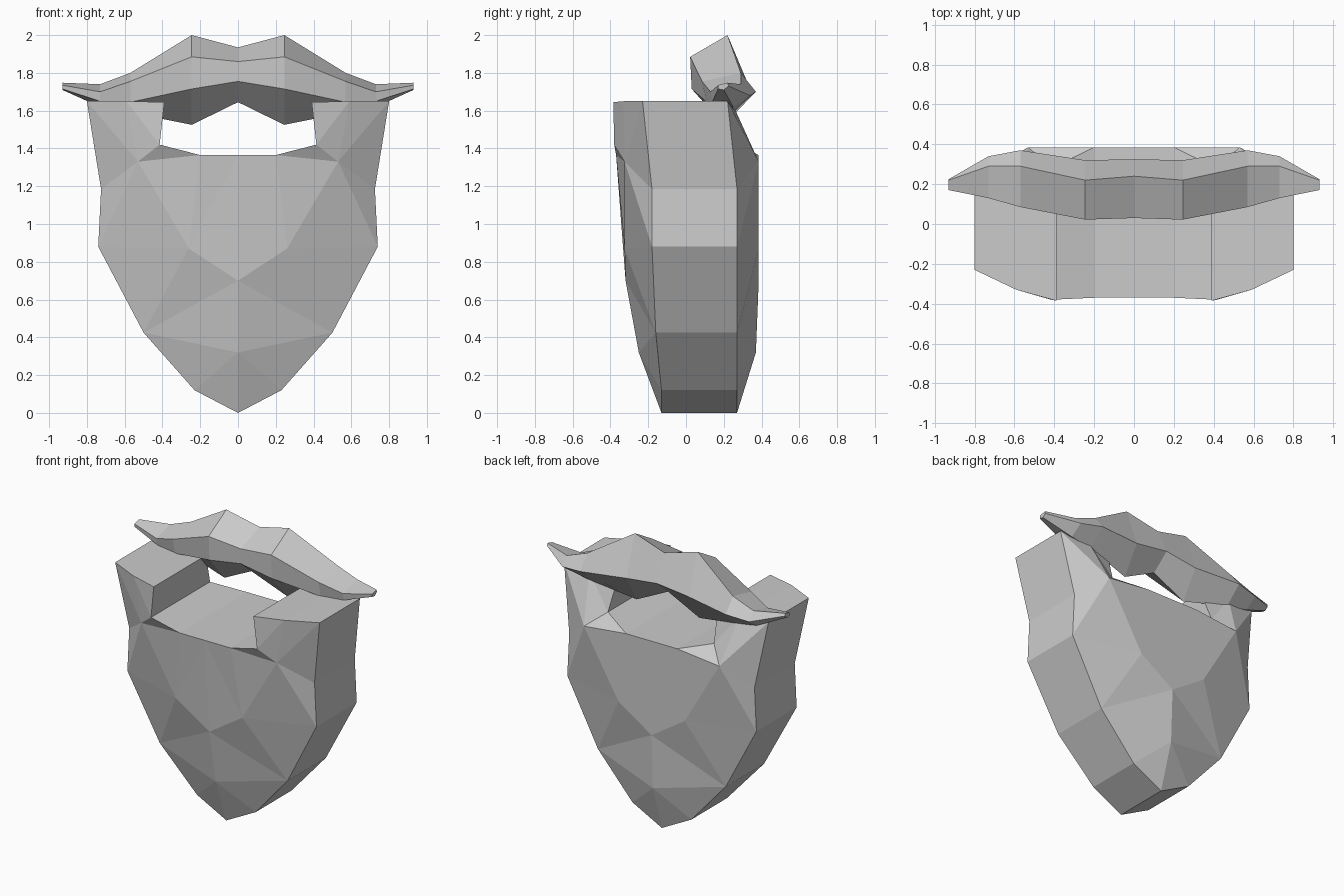
import bpy, bmesh

if "Cube" in bpy.data.objects:
    bpy.data.objects.remove(bpy.data.objects["Cube"])


def mirrored_object(name, verts, faces):
    """Build the +x half, mirror it across x = 0 and weld the seam."""
    bm = bmesh.new()
    vs = [bm.verts.new(v) for v in verts]
    for f in faces:
        bm.faces.new([vs[i] for i in f])
    geom = bm.verts[:] + bm.edges[:] + bm.faces[:]
    copy = bmesh.ops.duplicate(bm, geom=geom)["geom"]
    for v in copy:
        if isinstance(v, bmesh.types.BMVert):
            v.co.x = -v.co.x
    bmesh.ops.remove_doubles(bm, verts=bm.verts[:], dist=0.0005)
    bmesh.ops.recalc_face_normals(bm, faces=bm.faces[:])
    mesh = bpy.data.meshes.new(name)
    bm.to_mesh(mesh)
    bm.free()
    obj = bpy.data.objects.new(name, mesh)
    bpy.context.collection.objects.link(obj)
    return obj


# Beard: half outline then inner points, each (x, z, front y, back y)
outline = [
    (0, 0, -.13, .27), (.23, .12, -.13, .27), (.50, .425, -.16, .27),
    (.74, .88, -.18, .27), (.725, 1.185, -.18, .27), (.80, 1.65, -.23, .22),
    (.59, 1.65, -.33, .24), (.39, 1.645, -.385, .20), (.415, 1.42, -.38, .28),
    (.20, 1.365, -.37, .385), (0, 1.365, -.37, .385),
]
inner = [(0, .32, -.25, .37), (0, .70, -.32, .385),
         (.26, .87, -.325, .385), (.53, 1.33, -.325, .385)]
pts = outline + inner
n = len(pts)
tris = [(0, 1, 11), (1, 2, 11), (11, 2, 12), (2, 13, 12), (2, 3, 13),
        (3, 14, 13), (3, 4, 14), (4, 5, 14), (5, 6, 14), (6, 8, 14),
        (6, 7, 8), (8, 9, 14), (9, 13, 14), (9, 10, 13), (10, 12, 13)]
verts = [(x, f, z) for x, z, f, b in pts] + [(x, b, z) for x, z, f, b in pts]
faces = tris + [tuple(i + n for i in reversed(t)) for t in tris]
faces += [(i, i + n, i + 1 + n, i + 1) for i in range(len(outline) - 1)]
mirrored_object("beard", verts, faces)

# Moustache: five-sided sections (top, front, lower front, bottom, back) as (y, z)
sections = {
    0: [(.24, 1.935), (.03, 1.86), (.03, 1.755), (.20, 1.645), (.325, 1.75)],
    .245: [(.22, 2.0), (.022, 1.885), (.03, 1.715), (.20, 1.525), (.32, 1.72)],
    .57: [(.29, 1.80), (.085, 1.755), (.11, 1.645), (.25, 1.59), (.37, 1.70)],
    .73: [(.29, 1.74), (.13, 1.70), (.14, 1.65), (.25, 1.62), (.34, 1.68)],
    .93: [(.22, 1.748), (.17, 1.735), (.17, 1.715), (.20, 1.71), (.225, 1.73)],
}
verts = [(x, y, z) for x, sec in sections.items() for y, z in sec]
faces = [(5 * s + i, 5 * s + (i + 1) % 5, 5 * s + 5 + (i + 1) % 5, 5 * s + 5 + i)
         for s in range(4) for i in range(5)]
faces.append(tuple(range(20, 25)))
mirrored_object("moustache", verts, faces)
